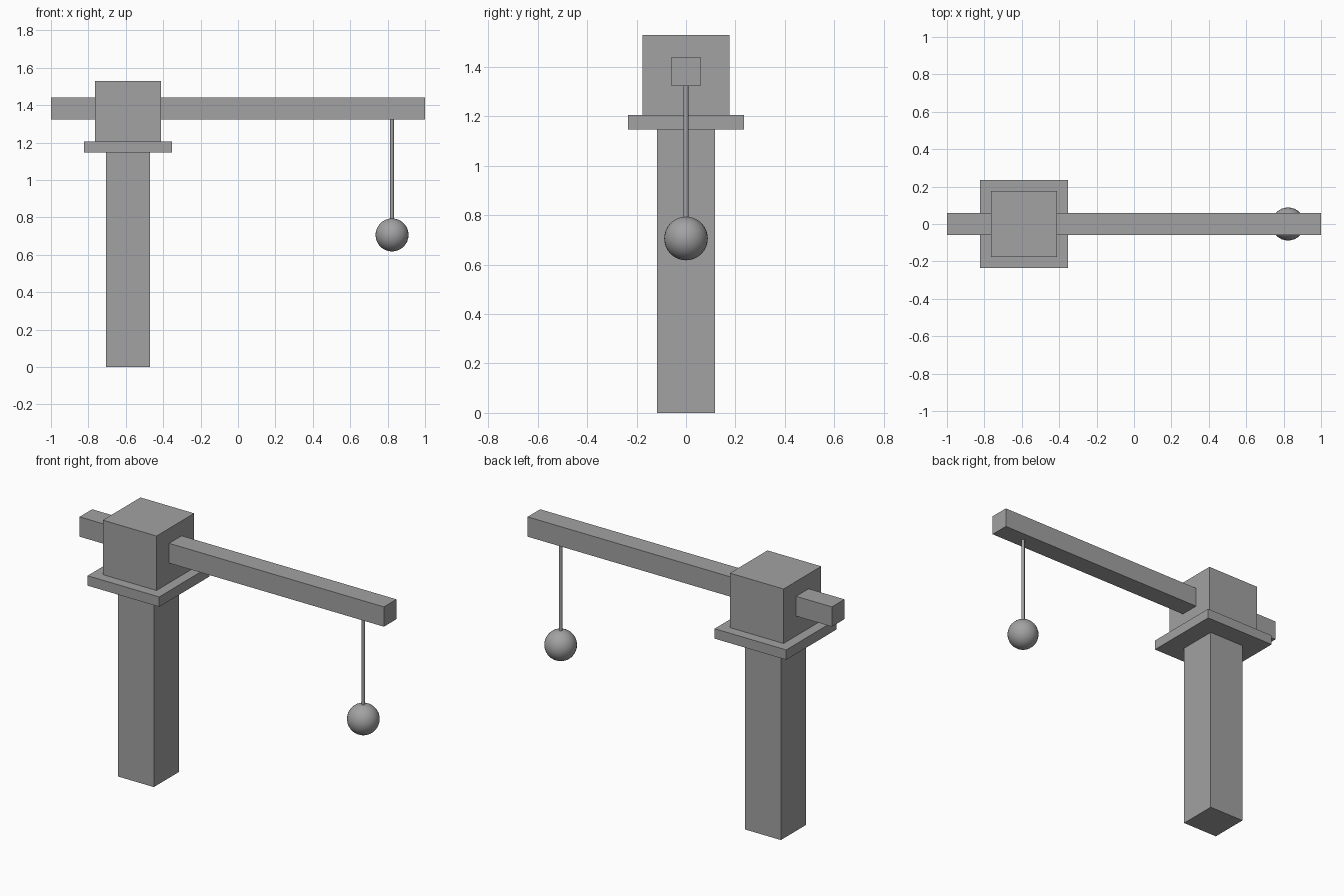
import bpy
from math import radians

# Remove the default cube only
cube = bpy.data.objects.get("Cube")
if cube:
    bpy.data.objects.remove(cube, do_unlink=True)

U = 1 / 17            # design module
MAST_X = -10 * U
HOOK_X = 14 * U

# Single grey finish
grey = bpy.data.materials.new("mid_grey")
grey.use_nodes = True
colour = (0.36, 0.36, 0.36, 1)
grey.diffuse_color = colour
grey.node_tree.nodes["Principled BSDF"].inputs["Base Color"].default_value = colour


def finish(name, smooth=False):
    obj = bpy.context.object
    obj.name = obj.data.name = name
    obj.data.materials.append(grey)
    if smooth:
        bpy.ops.object.shade_smooth_by_angle(angle=radians(40))
    return obj


def box(name, x, width, depth, bottom, top):
    bpy.ops.mesh.primitive_cube_add(size=1, location=(x, 0, (bottom + top) / 2))
    obj = bpy.context.object
    obj.scale = (width, depth, top - bottom)
    bpy.ops.object.transform_apply(location=False, rotation=False, scale=True)
    return finish(name)


# Mast, turntable plate, cab block and jib
box("mast", MAST_X, 4 * U, 4 * U, 0, 19.5 * U)
box("turntable_plate", MAST_X, 8 * U, 8 * U, 19.5 * U, 20.5 * U)
box("cab_block", MAST_X, 6 * U, 6 * U, 20.5 * U, 26 * U)
box("jib_beam", 0, 2, 2 * U, 22.5 * U, 24.5 * U)

# Hoist cable from the jib into the ball
cable_top, ball_z = 22.5 * U, 12 * U
bpy.ops.mesh.primitive_cylinder_add(
    vertices=16, radius=0.01, depth=cable_top - ball_z,
    location=(HOOK_X, 0, (cable_top + ball_z) / 2))
finish("hoist_cable", smooth=True)

# Hanging ball
bpy.ops.mesh.primitive_uv_sphere_add(
    segments=32, ring_count=16, radius=1.5 * U, location=(HOOK_X, 0, ball_z))
finish("hanging_ball", smooth=True)
